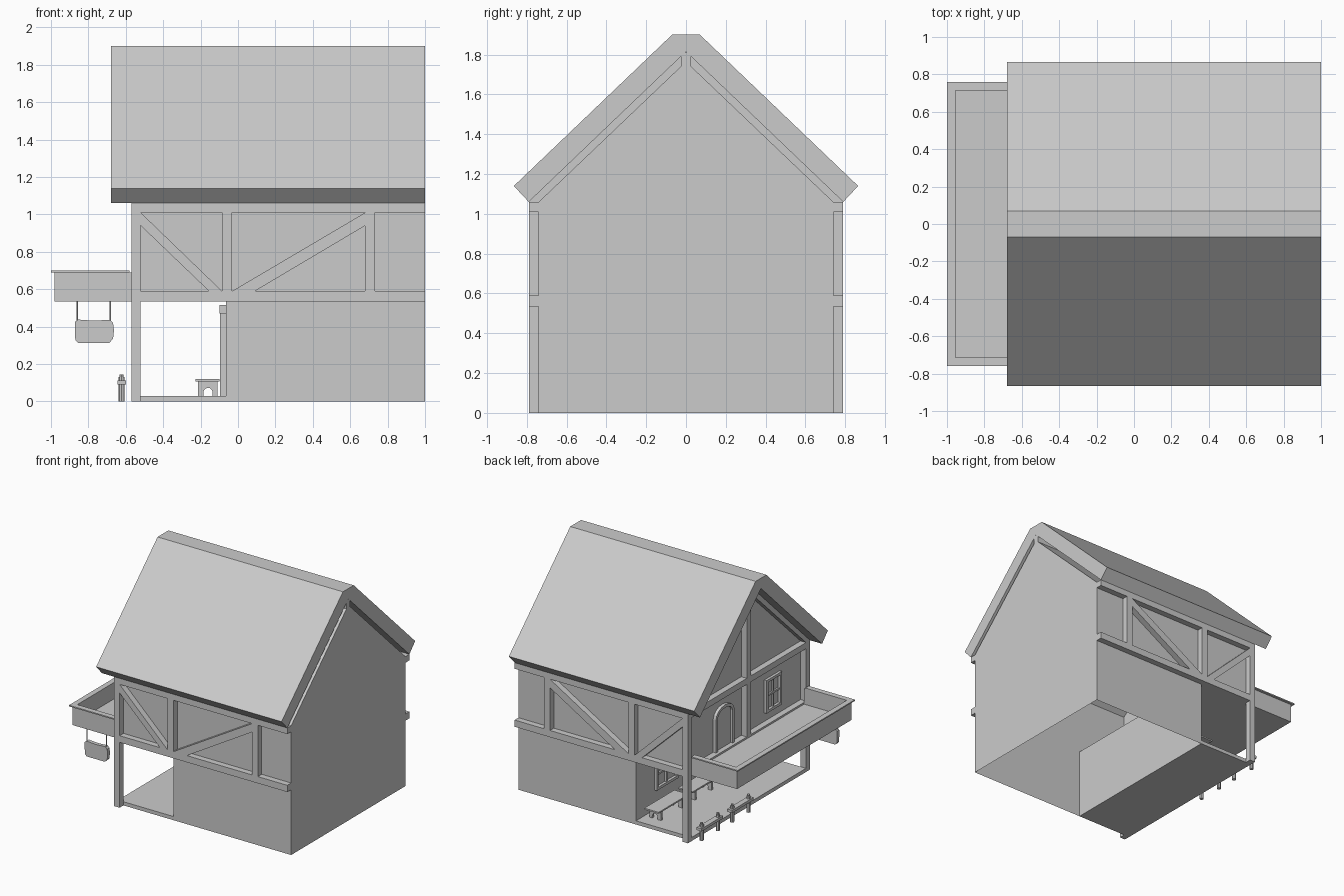
import bpy, bmesh, math
from mathutils import Vector

cube = bpy.data.objects.get("Cube")
if cube:
    bpy.data.objects.remove(cube, do_unlink=True)

grey = bpy.data.materials.new("plain grey")
grey.use_nodes = True
grey.diffuse_color = (0.6, 0.6, 0.6, 1)
grey.node_tree.nodes["Principled BSDF"].inputs["Base Color"].default_value = (0.6, 0.6, 0.6, 1)


def prism(name, points, axis, lo, hi, open_faces=()):
    """Extrude a 2D outline along an axis; open_faces lists z directions to leave open."""
    place = {"x": lambda p, t: (t, p[0], p[1]),
             "y": lambda p, t: (p[0], t, p[1]),
             "z": lambda p, t: (p[0], p[1], t)}[axis]
    bm = bmesh.new()
    a = [bm.verts.new(place(p, lo)) for p in points]
    b = [bm.verts.new(place(p, hi)) for p in points]
    bm.faces.new(a)
    bm.faces.new(b)
    for i in range(len(a)):
        j = (i + 1) % len(a)
        bm.faces.new((a[i], a[j], b[j], b[i]))
    bmesh.ops.recalc_face_normals(bm, faces=bm.faces)
    bm.normal_update()
    drop = [f for f in bm.faces if any(f.normal.z * d > 0.99 for d in open_faces)]
    bmesh.ops.delete(bm, geom=drop, context="FACES_ONLY")
    mesh = bpy.data.meshes.new(name)
    bm.to_mesh(mesh)
    bm.free()
    mesh.materials.append(grey)
    obj = bpy.data.objects.new(name, mesh)
    bpy.context.collection.objects.link(obj)
    return obj


def box(name, x, y, z, open_faces=()):
    outline = [(x[0], y[0]), (x[1], y[0]), (x[1], y[1]), (x[0], y[1])]
    return prism(name, outline, "z", z[0], z[1], open_faces)


def both(points):
    """Complete a half outline by reflecting it across the centre."""
    return points + [(-u, v) for u, v in reversed(points) if u]


def rod(name, x, y, z0, z1, r, sides=8):
    ring = [(x + r * math.cos(math.tau * i / sides), y + r * math.sin(math.tau * i / sides))
            for i in range(sides)]
    return prism(name, ring, "z", z0, z1)


# Main dimensions
WEST, INNER_W, PART, EAST = -0.57, -0.52, -0.065, 1.0
WALL, BEAM = 0.74, 0.79
FLOOR, FLOOR_TOP, HEAD, HEAD_TOP = 0.535, 0.59, 1.01, 1.06

# Hollow walls, roof and ridge
box("lower_walls", (PART, EAST), (-WALL, WALL), (0, FLOOR), (-1, 1))
prism("upper_walls", both([(0, 1.765), (WALL, HEAD_TOP), (WALL, FLOOR)]),
      "x", INNER_W, EAST, (-1,))
prism("roof", [(0.07, 1.9), (0.865, 1.14), (BEAM, HEAD_TOP), (0, 1.815),
               (-BEAM, HEAD_TOP), (-0.865, 1.14), (-0.07, 1.9)], "x", -0.68, EAST)
box("ridge_beam", (WEST, EAST), (-0.024, 0.024), (1.73, 1.81))

# Porch
box("porch_floor", (WEST, PART), (-WALL, WALL), (0, 0.03))
box("porch_ceiling", (WEST, PART), (-WALL, WALL), (FLOOR, FLOOR_TOP - 0.01))

# Timber frame on the two long sides
for side, s in (("front", -1), ("back", 1)):
    depth = sorted((s * WALL, s * BEAM))
    box(side + "_floor_beam", (WEST, EAST), depth, (FLOOR, FLOOR_TOP))
    box(side + "_head_beam", (WEST, EAST), depth, (HEAD, HEAD_TOP))
    box(side + "_corner_post", (WEST, INNER_W), depth, (0, HEAD_TOP))
    for i, x in enumerate((-0.085, 0.68)):
        box(f"{side}_post_{i}", (x, x + 0.053), depth, (FLOOR_TOP, HEAD))
    prism(side + "_short_brace", [(INNER_W, HEAD), (-0.085, FLOOR_TOP),
                                  (-0.155, FLOOR_TOP), (INNER_W, 0.94)], "y", *depth)
    prism(side + "_long_brace", [(-0.032, FLOOR_TOP), (0.09, FLOOR_TOP),
                                 (0.68, 0.94), (0.68, HEAD)], "y", *depth)
    # Rafter of the balcony gable
    prism(side + "_rafter", [(0, 1.815), (s * BEAM, HEAD_TOP), (s * WALL, HEAD_TOP), (0, 1.76)],
          "x", WEST, INNER_W)

# Balcony gable timbers
box("gable_beam", (WEST, INNER_W), (-WALL, WALL), (HEAD, HEAD_TOP))
box("gable_sill", (WEST, INNER_W), (-WALL, WALL), (FLOOR, FLOOR_TOP - 0.015))
box("king_post", (WEST, INNER_W), (-0.027, 0.027), (0.565, 1.78))

# Balcony: floor, parapet and overhanging rim
box("balcony_floor", (-0.98, INNER_W), (-WALL, WALL), (FLOOR, 0.565))
box("balcony_end_wall", (-0.98, -0.955), (-WALL, WALL), (FLOOR, 0.69))
box("balcony_end_rim", (-1, -0.955), (-0.76, 0.76), (0.69, 0.70))
for side, s in (("front", -1), ("back", 1)):
    box(f"balcony_{side}_wall", (-0.98, WEST), sorted((s * 0.715, s * WALL)), (FLOOR, 0.69))
    box(f"balcony_{side}_rim", (-0.955, -0.58), sorted((s * 0.715, s * 0.76)), (0.69, 0.70))


def arch(cy, half, bottom, spring, rise):
    curve = [(cy + half * math.cos(math.pi * i / 8), spring + rise * math.sin(math.pi * i / 8))
             for i in range(9)]
    return [(cy + half, bottom)] + curve + [(cy - half, bottom)]


def window(name, wall_x, cy, z0, z1, half):
    """Framed window with one mullion and one glazing bar, on a wall facing -x."""
    t, x = 0.022, (wall_x - 0.022, wall_x)
    for tag, s in (("left", -1), ("right", 1)):
        box(f"{name}_{tag}_jamb", x, sorted((cy + s * half, cy + s * (half - t))), (z0, z1))
    for tag, z in (("sill", z0), ("lintel", z1 - t)):
        box(f"{name}_{tag}", x, (cy - half + t, cy + half - t), (z, z + t))
    thin = (wall_x - 0.014, wall_x)
    mid = (z0 + z1) / 2
    box(name + "_mullion", thin, (cy - 0.008, cy + 0.008), (z0 + t, z1 - t))
    box(name + "_bar", thin, (cy - half + t, cy + half - t), (mid - 0.008, mid + 0.008))


# Balcony door with arched surround
outer = arch(0.27, 0.12, 0.565, 0.85, 0.08)
inner = arch(0.27, 0.095, 0.565, 0.85, 0.057)
prism("balcony_door_surround", outer + inner[::-1], "x", INNER_W - 0.025, INNER_W)
prism("balcony_door", inner, "x", INNER_W - 0.008, INNER_W)

window("upper_window", INNER_W, -0.37, 0.65, 0.92, 0.1)
window("porch_window", PART, 0.36, 0.19, 0.44, 0.14)

# Porch door in its frame
box("porch_door", (PART - 0.01, PART), (-0.46, -0.25), (0.03, 0.47))
for i, y in enumerate((-0.49, -0.25)):
    box(f"porch_door_jamb_{i}", (-0.097, PART), (y, y + 0.03), (0.03, 0.47))
box("porch_door_lintel", (-0.1, PART), (-0.5, -0.21), (0.47, 0.515))

# Benches with arched legs
for n, (y0, y1) in enumerate(((0.29, 0.68), (-0.09, 0.24))):
    box(f"bench_{n}_seat", (-0.228, -0.098), (y0, y1), (0.108, 0.12))
    notch = arch(-0.16, 0.025, 0.03, 0.045, 0.028)
    leg = [(-0.11, 0.03), (-0.11, 0.108), (-0.215, 0.108), (-0.215, 0.03)]
    for i, y in enumerate((y0 + 0.05, y1 - 0.07)):
        prism(f"bench_{n}_leg_{i}", leg + notch[::-1], "y", y, y + 0.02)

# Two hitching rails beside the porch
for n, (y0, y1) in enumerate(((0.08, 0.29), (0.475, 0.685))):
    for i, y in enumerate((y0, y1)):
        rod(f"hitch_{n}_post_{i}", -0.622, y, 0, 0.13, 0.016)
        rod(f"hitch_{n}_cap_{i}", -0.622, y, 0.13, 0.145, 0.011)
    box(f"hitch_{n}_rail", (-0.645, -0.6), (y0 - 0.035, y1 + 0.035), (0.09, 0.112))

# Hanging board under the balcony
board = [(-0.87, 0.33), (-0.855, 0.312), (-0.69, 0.312), (-0.668, 0.335), (-0.663, 0.38),
         (-0.668, 0.42), (-0.685, 0.437), (-0.77, 0.432), (-0.855, 0.438), (-0.872, 0.425)]
prism("hanging_board", board, "y", -0.74, -0.71)
for i, x in enumerate((-0.86, -0.682)):
    rod(f"board_hanger_{i}", x, -0.725, 0.42, FLOOR, 0.004, 6)
